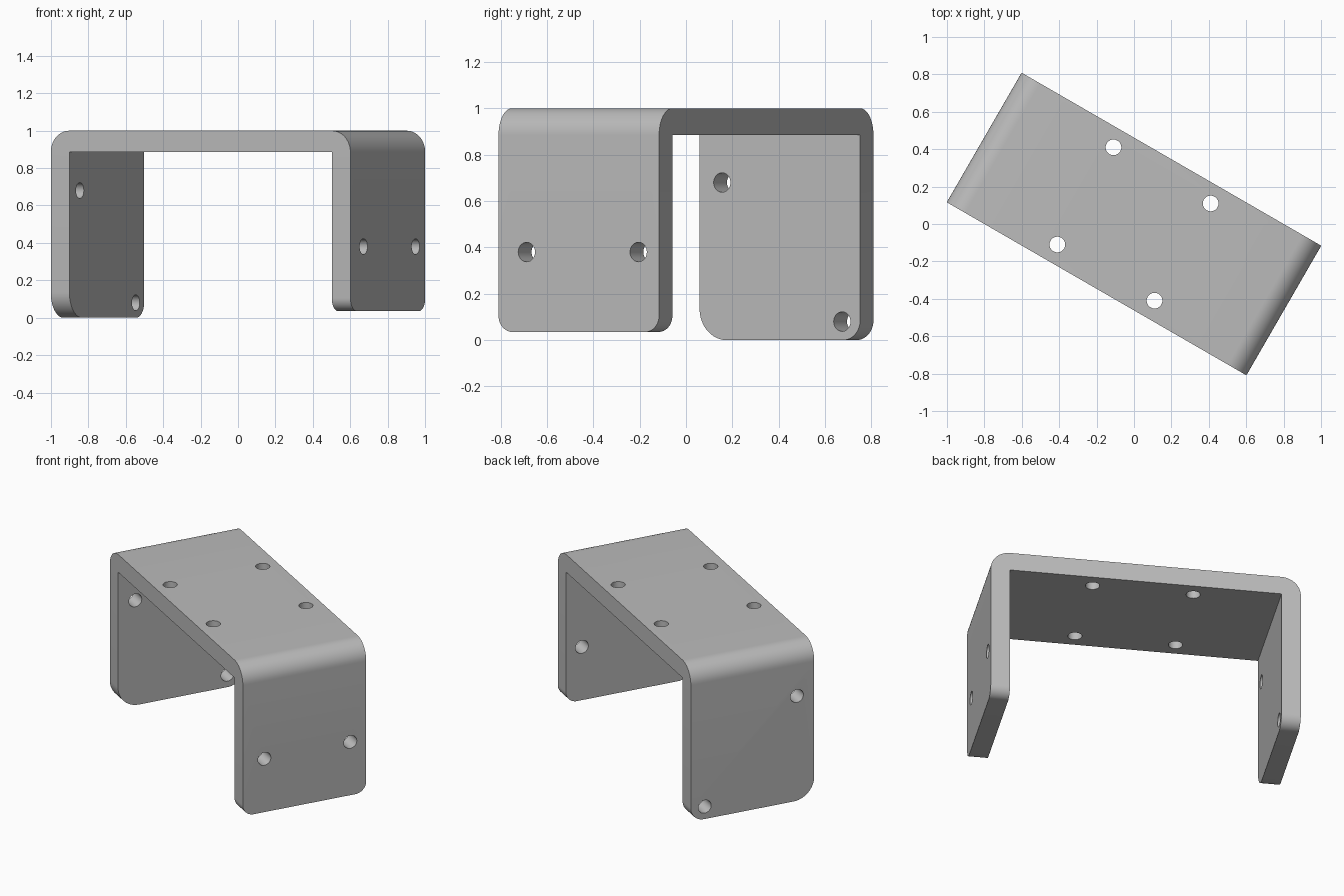
import bpy, bmesh, math
from mathutils import Matrix

if "Cube" in bpy.data.objects:
    bpy.data.objects.remove(bpy.data.objects["Cube"], do_unlink=True)

U, V, T, TOP = 0.925, 0.4, 0.115, 1.0     # half length, half width, thickness, height
LOW, HIGH = 0.0, 0.035                    # leg end heights
HOLE_R = 0.042
TURN = Matrix.Rotation(math.radians(-30), 4, 'Z')

metal = bpy.data.materials.new("grey metal")
metal.use_nodes = True
GREY = (0.5, 0.5, 0.5, 1)
metal.diffuse_color = GREY
metal.node_tree.nodes["Principled BSDF"].inputs["Base Color"].default_value = GREY


def make_object(name, bm):
    bmesh.ops.recalc_face_normals(bm, faces=bm.faces)
    mesh = bpy.data.meshes.new(name)
    bm.to_mesh(mesh)
    bm.free()
    mesh.materials.append(metal)
    obj = bpy.data.objects.new(name, mesh)
    bpy.context.collection.objects.link(obj)
    return obj


def round_edges(bm, radius, test):
    """Round every edge whose two ends both pass the test."""
    edges = [e for e in bm.edges if all(test(v.co) for v in e.verts)]
    bmesh.ops.bevel(bm, geom=edges, offset=radius, segments=12, profile=0.5,
                    affect='EDGES', clamp_overlap=False)


# U-shaped bracket profile, extruded across its width
bm = bmesh.new()
profile = [(-U, LOW), (-U, TOP), (U, TOP), (U, HIGH),
           (U - T, HIGH), (U - T, TOP - T), (T - U, TOP - T), (T - U, LOW)]
face = bm.faces.new([bm.verts.new((x, -V, z)) for x, z in profile])
side = bmesh.ops.extrude_face_region(bm, geom=[face])["geom"]
bmesh.ops.translate(bm, vec=(0, 2 * V, 0),
                    verts=[g for g in side if isinstance(g, bmesh.types.BMVert)])

# Rounded outer bends
for s in (-1, 1):
    round_edges(bm, T, lambda c: c.z > TOP - 0.001 and c.x * s > U - 0.001)

# Rounded lower corners of the legs: side along x, side along y, radius
for sx, sy, radius in ((-1, -1, 0.135), (-1, 1, 0.085), (1, -1, 0.07), (1, 1, 0.07)):
    round_edges(bm, radius, lambda c: c.z < 0.04 and c.x * sx > 0 and c.y * sy > V - 0.001)
bracket = make_object("bracket", bm)

# Screw hole cutters
bm = bmesh.new()


def add_hole(location, sideways):
    turn = Matrix.Rotation(math.pi / 2 if sideways else 0, 4, 'Y')
    bmesh.ops.create_cone(bm, cap_ends=True, segments=32, radius1=HOLE_R, radius2=HOLE_R,
                          depth=3 * T, matrix=Matrix.Translation(location) @ turn)


for x in (-0.3, 0.3):
    for y in (-0.3, 0.3):
        add_hole((x, y, TOP - T / 2), False)
leg = U - T / 2
for x, y, z in ((-leg, -0.288, 0.68), (-leg, 0.31, 0.08), (leg, -0.26, 0.38), (leg, 0.297, 0.38)):
    add_hole((x, y, z), True)
cutter = make_object("hole_cutter", bm)
cutter.hide_render = True

# Cut the holes, bake the result and drop the cutter
mod = bracket.modifiers.new("holes", 'BOOLEAN')
mod.operation = 'DIFFERENCE'
mod.solver = 'EXACT'
mod.object = cutter
bpy.ops.object.select_all(action='DESELECT')
bpy.context.view_layer.objects.active = bracket
bracket.select_set(True)
bpy.ops.object.modifier_apply(modifier=mod.name)
bpy.data.objects.remove(cutter, do_unlink=True)

bracket.data.transform(TURN)
bpy.ops.object.shade_smooth_by_angle(angle=math.radians(30))
